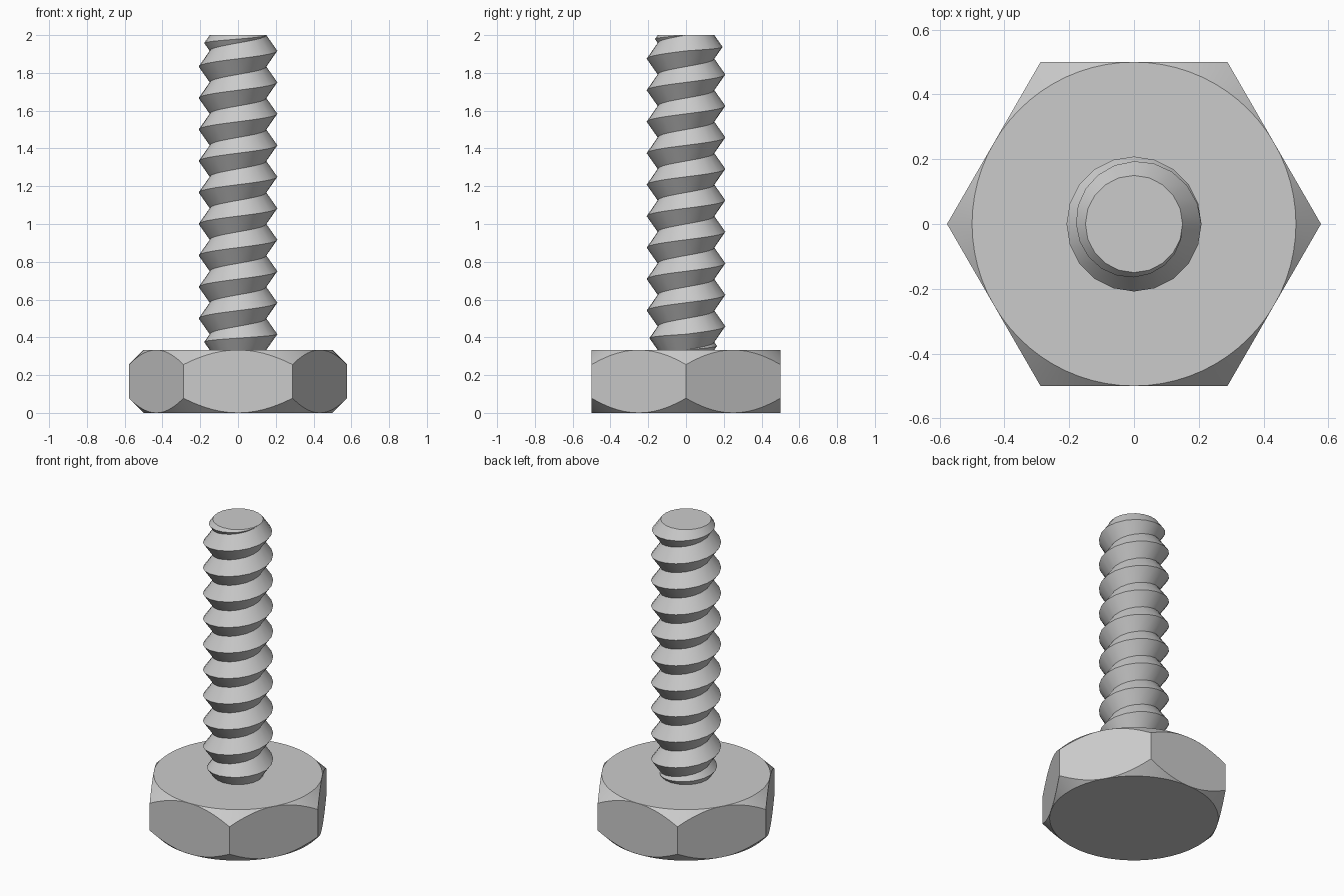
import bpy, bmesh, math

if "Cube" in bpy.data.objects:
    bpy.data.objects.remove(bpy.data.objects["Cube"], do_unlink=True)

HEAD_H, TOP = 1 / 3, 2.0        # head height, tip of the shaft
APOTHEM = 0.5                   # half the width across flats
ROOT, CREST = 0.15, 0.2083      # thread radii
PITCH, TURNS, SIDES = 1 / 6, 11, 20

steel = bpy.data.materials.new("steel_grey")
steel.use_nodes = True
colour = (0.6, 0.6, 0.6, 1)
steel.diffuse_color = colour
steel.node_tree.nodes["Principled BSDF"].inputs["Base Color"].default_value = colour


def polar(r, a, z):
    return (r * math.cos(a), r * math.sin(a), z)


def bridge(bm, a, b, closed):
    """Join two equal rows of vertices with quads."""
    n = len(a)
    for i in range(n if closed else n - 1):
        j = (i + 1) % n
        bm.faces.new((a[i], a[j], b[j], b[i]))


def finish(bm, name):
    bmesh.ops.remove_doubles(bm, verts=bm.verts, dist=1e-5)
    bmesh.ops.recalc_face_normals(bm, faces=bm.faces)
    mesh = bpy.data.meshes.new(name)
    bm.to_mesh(mesh)
    bm.free()
    mesh.materials.append(steel)
    obj = bpy.data.objects.new(name, mesh)
    bpy.context.collection.objects.link(obj)
    bpy.ops.object.select_all(action="DESELECT")
    obj.select_set(True)
    bpy.context.view_layer.objects.active = obj
    bpy.ops.object.shade_smooth_by_angle(angle=math.radians(30))


# Hexagonal head, its corners cut by a 45 degree cone above and below
bm = bmesh.new()
angles = [math.radians(a) for a in range(0, 360, 5)]
hex_r = [APOTHEM / math.cos(a % (math.pi / 3) - math.pi / 6) for a in angles]
rows = [
    [polar(APOTHEM, a, 0) for a in angles],
    [polar(r, a, r - APOTHEM) for a, r in zip(angles, hex_r)],
    [polar(r, a, HEAD_H - r + APOTHEM) for a, r in zip(angles, hex_r)],
    [polar(APOTHEM, a, HEAD_H) for a in angles],
]
rings = [[bm.verts.new(p) for p in row] for row in rows]
for lower, upper in zip(rings, rings[1:]):
    bridge(bm, lower, upper, True)
bm.faces.new(rings[0])
bm.faces.new(rings[-1])
finish(bm, "hex_head")

# Threaded shaft: a V-shaped helix that narrows to nothing at both ends
bm = bmesh.new()
low, crest, high = [], [], []
for i in range(TURNS * SIDES + 1):
    u = i / SIDES
    a = 2 * math.pi * (i % SIDES) / SIDES
    z0 = max(HEAD_H, HEAD_H + (u - 1) * PITCH)
    z1 = min(TOP, HEAD_H + u * PITCH)
    r = ROOT + (CREST - ROOT) * (z1 - z0) / PITCH
    low.append(bm.verts.new(polar(ROOT, a, z0)))
    crest.append(bm.verts.new(polar(r, a, (z0 + z1) / 2)))
    high.append(bm.verts.new(polar(ROOT, a, z1)))
bridge(bm, low, crest, False)
bridge(bm, crest, high, False)
bm.faces.new(high[-SIDES:])     # flat tip
finish(bm, "threaded_shaft")
